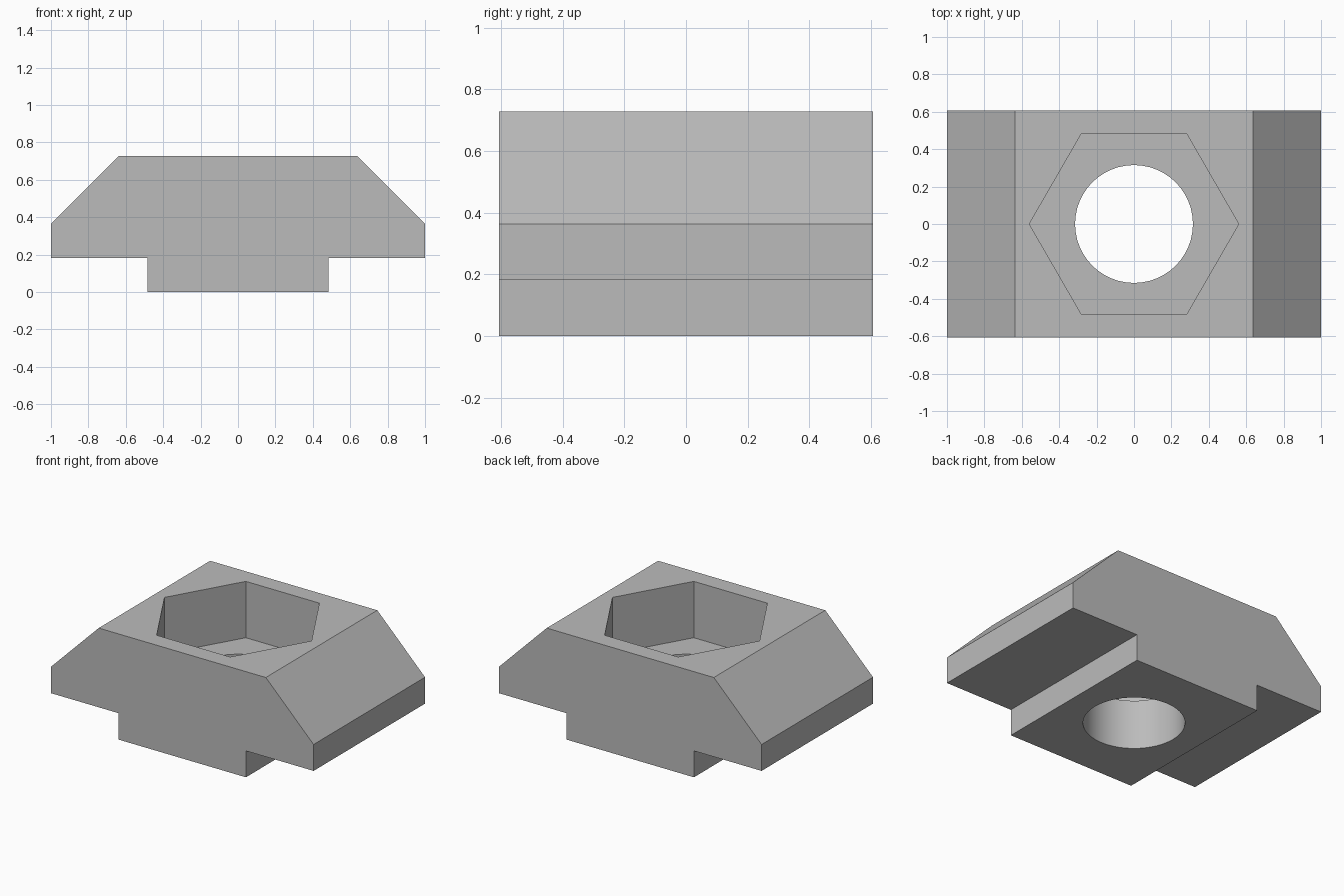
import bpy, bmesh, math

if "Cube" in bpy.data.objects:
    bpy.data.objects.remove(bpy.data.objects["Cube"], do_unlink=True)

MM = 2 / 16.5  # the nut is 16.5 mm wide

grey = bpy.data.materials.new("steel_grey")
grey.use_nodes = True
colour = (0.5, 0.5, 0.5, 1)
grey.diffuse_color = colour
grey.node_tree.nodes["Principled BSDF"].inputs["Base Color"].default_value = colour


def prism(name, outline, depth):
    """Extrude a closed outline of 3D points along the vector depth."""
    bm = bmesh.new()
    face = bm.faces.new([bm.verts.new(p) for p in outline])
    top = bmesh.ops.extrude_face_region(bm, geom=[face])["geom"]
    bmesh.ops.translate(bm, vec=depth,
                        verts=[v for v in top if isinstance(v, bmesh.types.BMVert)])
    bmesh.ops.recalc_face_normals(bm, faces=bm.faces)
    mesh = bpy.data.meshes.new(name)
    bm.to_mesh(mesh)
    bm.free()
    mesh.materials.append(grey)
    obj = bpy.data.objects.new(name, mesh)
    bpy.context.collection.objects.link(obj)
    return obj


def ring(radius, sides, z):
    return [(radius * math.cos(math.tau * i / sides),
             radius * math.sin(math.tau * i / sides), z) for i in range(sides)]


# Slot nut body: mirrored T profile with chamfered shoulders
half = [(4, 0), (4, 1.5), (8.25, 1.5), (8.25, 3), (5.25, 6)]
profile = half + [(-x, z) for x, z in reversed(half)]
length = 10 * MM
body = prism("slot_nut_body",
             [(x * MM, -length / 2, z * MM) for x, z in profile], (0, length, 0))

# Hexagonal pocket in the top, round hole through the base
pocket = prism("hex_pocket_cutter", ring(8 / math.sqrt(3) * MM, 6, 2.8 * MM), (0, 0, 1))
hole = prism("bolt_hole_cutter", ring(2.6 * MM, 48, -0.5), (0, 0, 2))

bpy.ops.object.select_all(action="DESELECT")
body.select_set(True)
bpy.context.view_layer.objects.active = body
for cutter in (pocket, hole):
    cutter.hide_render = True
    cut = body.modifiers.new(cutter.name, "BOOLEAN")
    cut.operation = "DIFFERENCE"
    cut.solver = "EXACT"
    cut.object = cutter
    bpy.ops.object.modifier_apply(modifier=cut.name)
    bpy.data.objects.remove(cutter, do_unlink=True)

bpy.ops.object.shade_smooth_by_angle(angle=math.radians(30))
